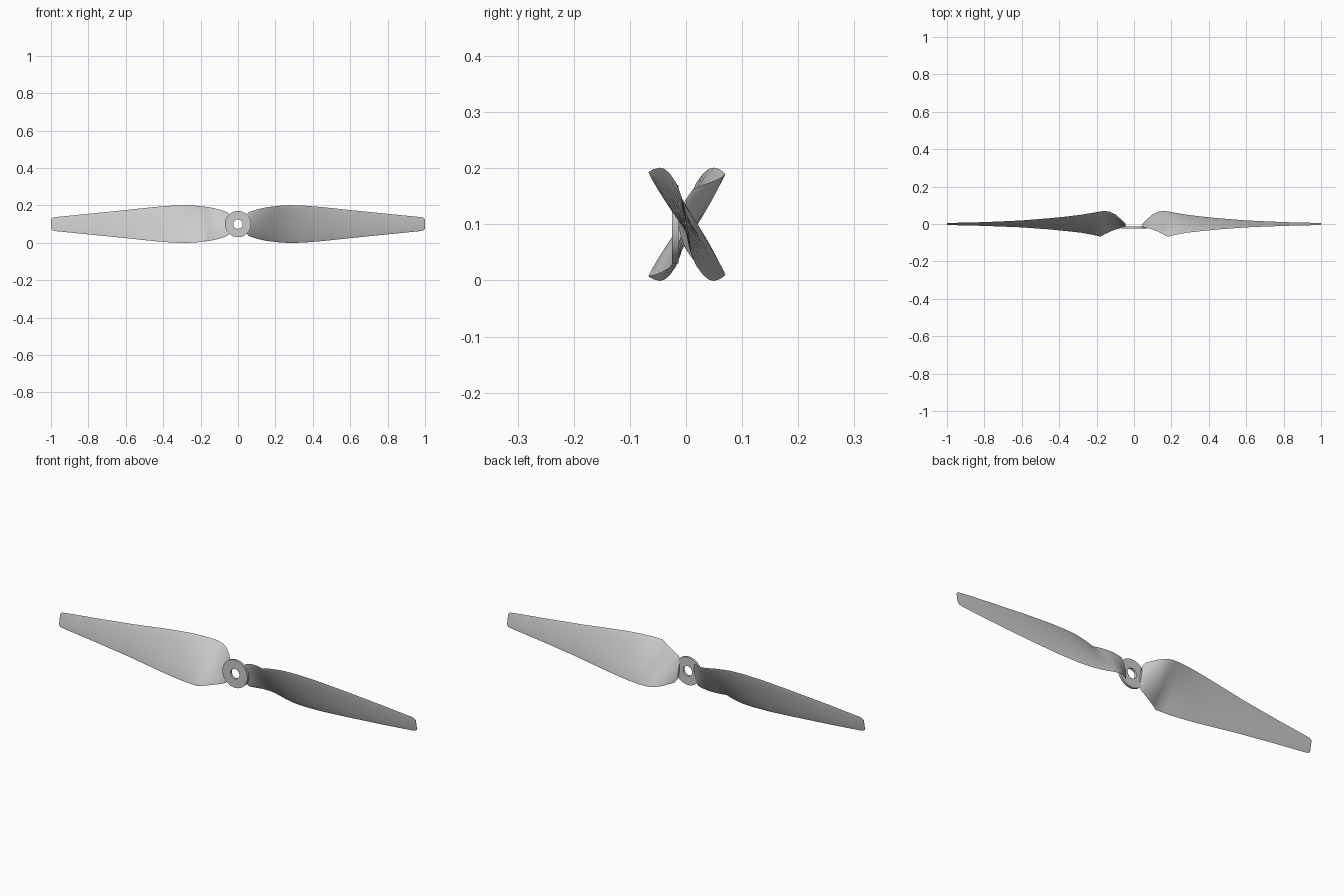
import bpy, bmesh, math
from mathutils import Vector, Matrix

if "Cube" in bpy.data.objects:
    bpy.data.objects.remove(bpy.data.objects["Cube"])

CENTRE = Matrix.Translation((0, 0, 0.1))


def skin(name, rings, close_rings, caps, matrix):
    """Join equal-length point rings into a smooth shaded surface."""
    bm = bmesh.new()
    vs = [[bm.verts.new(p) for p in r] for r in rings]
    n = len(vs[0])
    pairs = list(zip(vs, vs[1:])) + ([(vs[-1], vs[0])] if close_rings else [])
    for a, b in pairs:
        for i in range(n):
            j = (i + 1) % n
            bm.faces.new((a[i], a[j], b[j], b[i]))
    if caps:
        bm.faces.new(vs[0])
        bm.faces.new(vs[-1])
    bmesh.ops.recalc_face_normals(bm, faces=bm.faces)
    me = bpy.data.meshes.new(name)
    bm.to_mesh(me)
    bm.free()
    ob = bpy.data.objects.new(name, me)
    bpy.context.collection.objects.link(ob)
    ob.matrix_world = matrix
    bpy.ops.object.select_all(action='DESELECT')
    ob.select_set(True)
    bpy.context.view_layer.objects.active = ob
    bpy.ops.object.shade_smooth_by_angle(angle=math.radians(35))
    return ob


# Blade stations: radius, y of lower edge, y of upper edge, half height, thickness
STATIONS = [
    (0.045, 0.000, -0.018, 0.045, 0.010),
    (0.055, 0.012, -0.019, 0.062, 0.011),
    (0.075, 0.030, -0.023, 0.070, 0.013),
    (0.100, 0.052, -0.030, 0.078, 0.014),
    (0.130, 0.066, -0.042, 0.085, 0.015),
    (0.155, 0.070, -0.054, 0.090, 0.015),
    (0.180, 0.067, -0.067, 0.093, 0.015),
    (0.220, 0.060, -0.058, 0.098, 0.015),
    (0.280, 0.050, -0.047, 0.101, 0.014),
    (0.350, 0.041, -0.039, 0.099, 0.013),
    (0.450, 0.031, -0.029, 0.091, 0.011),
    (0.600, 0.019, -0.018, 0.075, 0.009),
    (0.800, 0.010, -0.010, 0.055, 0.006),
    (0.970, 0.006, -0.006, 0.038, 0.004),
    (0.992, 0.006, -0.006, 0.034, 0.003),
    (1.000, 0.005, -0.005, 0.026, 0.002),
]


def section(x, y_low, y_up, half, thick, steps=12):
    """Thin lens-shaped aerofoil, twisted between its two edges."""
    low, up = Vector((x, y_low, -half)), Vector((x, y_up, half))
    chord = up - low
    normal = Vector((0, chord.z, -chord.y)).normalized()
    pts = []
    for i in range(2 * steps):
        a = math.pi * i / steps
        t = 0.5 - 0.5 * math.cos(a)
        pts.append(low + chord * t + normal * math.sin(a) * abs(math.sin(a)) ** 0.5 * thick / 2)
    return pts


# Two blades, half a turn apart
blade_rings = [section(*s) for s in STATIONS]
for name, turn in (("right_blade", 0), ("left_blade", math.pi)):
    skin(name, blade_rings, False, True, CENTRE @ Matrix.Rotation(turn, 4, 'Y'))

# Flat hub ring with a shaft hole
hub_profile = [(0.025, -0.025), (0.070, -0.025), (0.070, -0.013), (0.025, -0.013)]
hub_rings = [[(r * math.cos(a), y, r * math.sin(a))
              for a in (2 * math.pi * i / 48 for i in range(48))]
             for r, y in hub_profile]
skin("hub", hub_rings, True, False, CENTRE)
